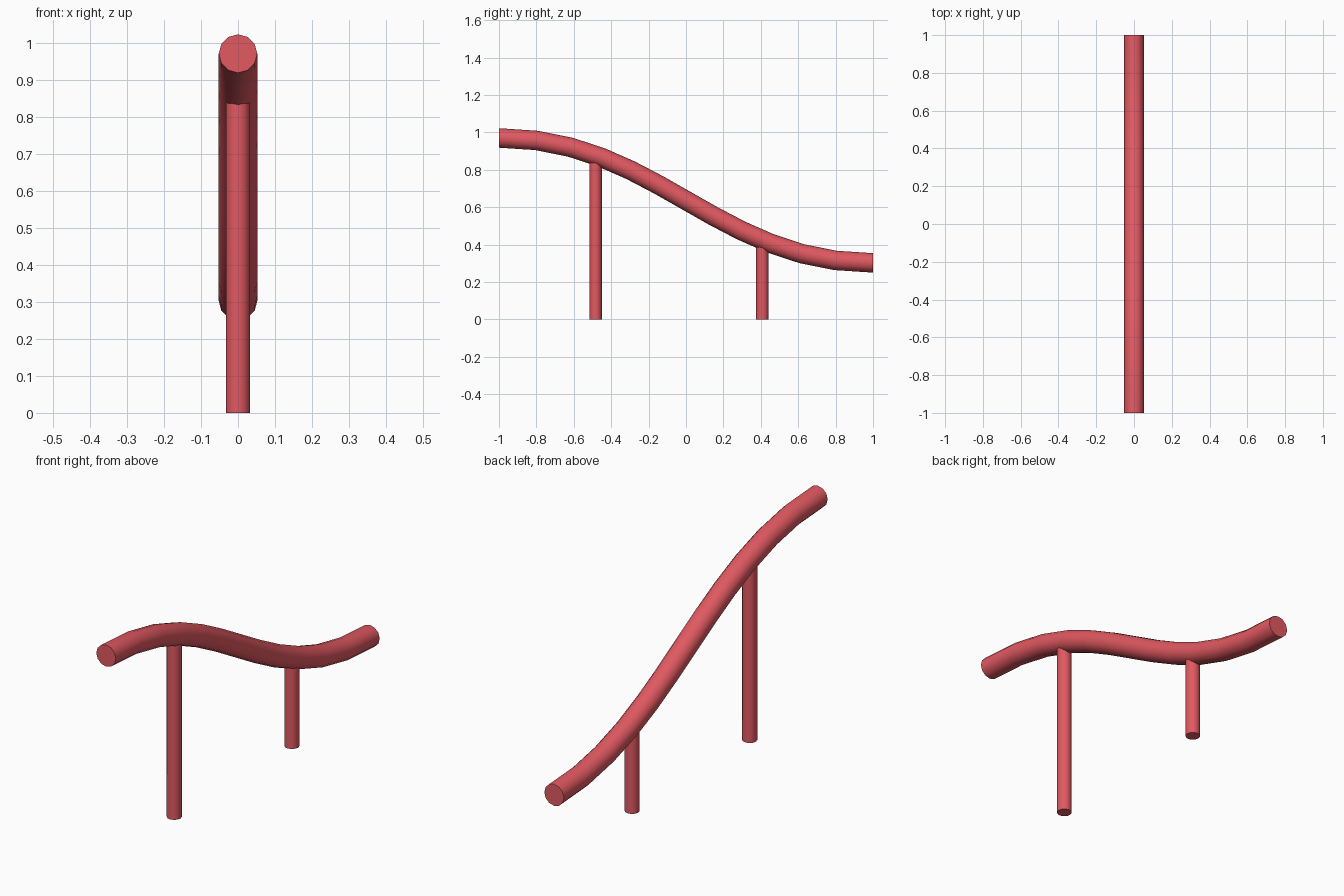
import bpy

if "Cube" in bpy.data.objects:
    bpy.data.objects.remove(bpy.data.objects["Cube"])

red = bpy.data.materials.new("red_paint")
red.diffuse_color = (0.75, 0.1, 0.12, 1)
red.use_nodes = True
red.node_tree.nodes["Principled BSDF"].inputs["Base Color"].default_value = red.diffuse_color


def finish(obj, name):
    obj.name = name
    obj.data.materials.clear()
    obj.data.materials.append(red)
    bpy.ops.object.select_all(action='DESELECT')
    obj.select_set(True)
    bpy.context.view_layer.objects.active = obj
    bpy.ops.object.shade_smooth_by_angle(angle=0.7)


# Sloping S-shaped rail: one Bezier segment with a round bevel
curve = bpy.data.curves.new("rail", 'CURVE')
curve.dimensions = '3D'
curve.resolution_u = 12
curve.bevel_depth = 0.052
curve.bevel_resolution = 4
curve.use_fill_caps = True
spline = curve.splines.new('BEZIER')
spline.bezier_points.add(1)
for p, y, z in zip(spline.bezier_points, (-1, 1), (0.97, 0.302)):
    p.handle_left_type = p.handle_right_type = 'FREE'
    p.co = (0, y, z)
    p.handle_left = (0, y - 0.84, z)
    p.handle_right = (0, y + 0.84, z)
rail = bpy.data.objects.new("rail", curve)
bpy.context.collection.objects.link(rail)
bpy.context.view_layer.objects.active = rail
rail.select_set(True)
bpy.ops.object.convert(target='MESH')
finish(bpy.context.object, "rail")

# Two posts, ending inside the rail
for name, y, h in (("tall_post", -0.483, 0.86), ("short_post", 0.408, 0.40)):
    bpy.ops.mesh.primitive_cylinder_add(vertices=12, radius=0.033, depth=h,
                                        location=(0, y, h / 2))
    finish(bpy.context.object, name)
